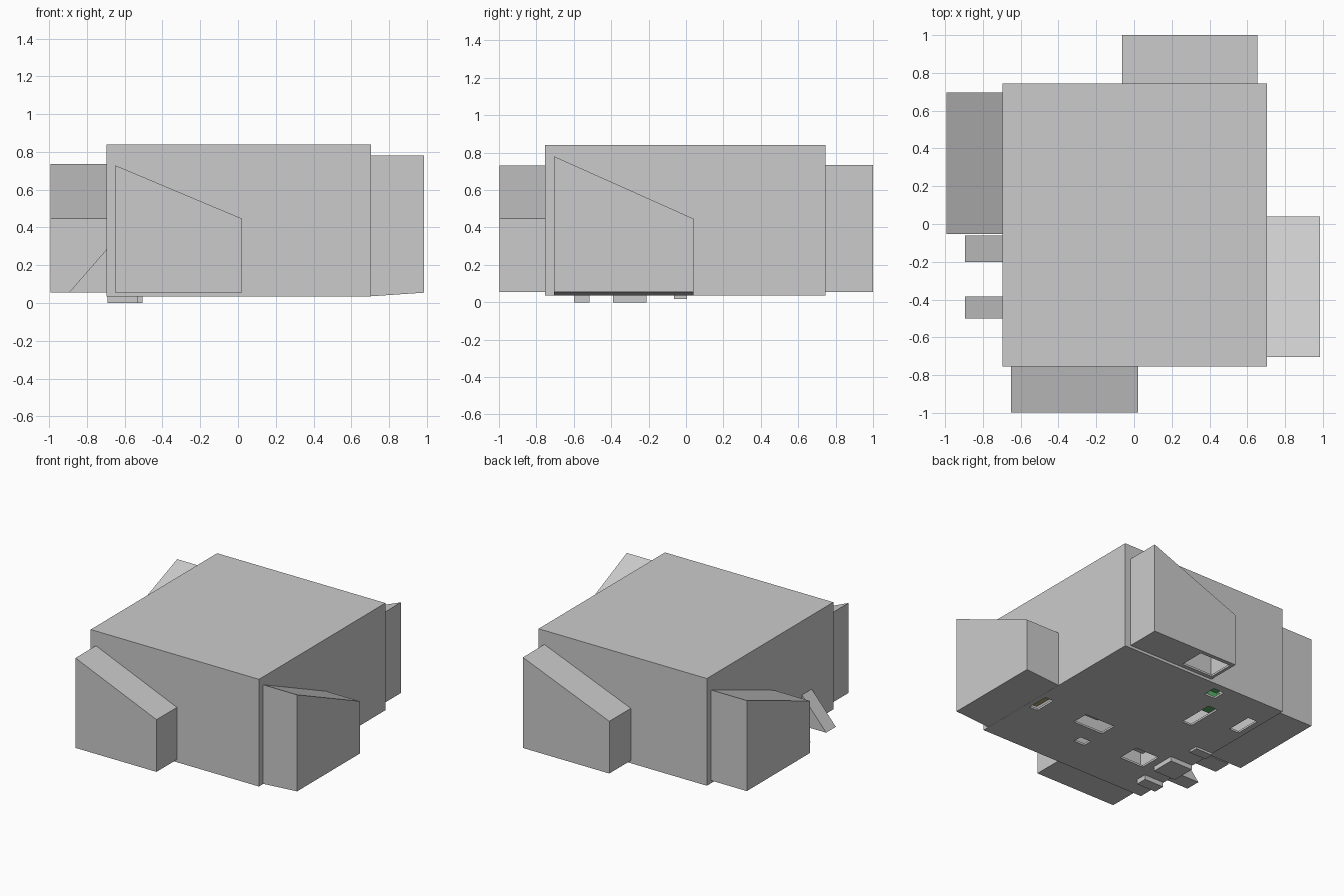
import bpy, bmesh
from mathutils import Vector

if "Cube" in bpy.data.objects:
    bpy.data.objects.remove(bpy.data.objects["Cube"])


def material(name, colour):
    m = bpy.data.materials.new(name)
    m.diffuse_color = colour
    m.use_nodes = True
    m.node_tree.nodes["Principled BSDF"].inputs["Base Color"].default_value = m.diffuse_color
    return m


green = material("green", (0.10, 0.42, 0.14, 1))
tan = material("tan", (0.48, 0.40, 0.20, 1))


def loft(name, ring_a, ring_b, mat=None):
    """Closed solid between two matching outlines."""
    bm = bmesh.new()
    a = [bm.verts.new(p) for p in ring_a]
    b = [bm.verts.new(p) for p in ring_b]
    bm.faces.new(a)
    bm.faces.new(b[::-1])
    for i in range(len(a)):
        j = (i + 1) % len(a)
        bm.faces.new((a[j], a[i], b[i], b[j]))
    bmesh.ops.recalc_face_normals(bm, faces=bm.faces)
    me = bpy.data.meshes.new(name)
    bm.to_mesh(me)
    bm.free()
    ob = bpy.data.objects.new(name, me)
    bpy.context.collection.objects.link(ob)
    if mat:
        me.materials.append(mat)
    return ob


def box(name, x, y, z, mat=None):
    ring = lambda h: [(x[0], y[0], h), (x[1], y[0], h), (x[1], y[1], h), (x[0], y[1], h)]
    return loft(name, ring(z[0]), ring(z[1]), mat)


def hollow(ob, thickness=0.015):
    s = ob.modifiers.new("walls", 'SOLIDIFY')
    s.thickness = thickness
    s.offset = -1
    s.use_even_offset = True


def cut(ob, cutters):
    for c in cutters:
        c.hide_render = True
        c.hide_set(True)
        c.display_type = 'WIRE'
        m = ob.modifiers.new("hole", 'BOOLEAN')
        m.operation = 'DIFFERENCE'
        m.solver = 'EXACT'
        m.object = c


# Main hall, hollow, with openings in the floor
FLOOR = 0.035
hall = box("main_hall", (-0.695, 0.703), (-0.755, 0.745), (FLOOR, 0.84))
hollow(hall)
holes = [  # centre x, centre y, size x, size y
    (0.63, -0.23, 0.07, 0.17),
    (0.18, -0.21, 0.25, 0.13),
    (0.09, -0.44, 0.09, 0.07),
    (-0.35, -0.36, 0.20, 0.17),
    (-0.30, 0.34, 0.08, 0.28),
    (-0.18, 0.635, 0.09, 0.10),
    (-0.61, 0.43, 0.08, 0.20),
]
cut(hall, [box("floor_hole_cutter", (x - w / 2, x + w / 2), (y - d / 2, y + d / 2), (-0.1, 0.1))
           for x, y, w, d in holes])


def wing(name, axis, tall, low, inner, outer, z_tall, z_low=0.447, z_in=0.055, z_out=0.055):
    """Lean-to wing; its sloping roof runs along the given wall axis."""
    def ring(depth, base):
        pts = [(tall, base), (low, base), (low, z_low), (tall, z_tall)]
        return [(s, depth, z) if axis == 'x' else (depth, s, z) for s, z in pts]
    ob = loft(name, ring(inner, z_in), ring(outer, z_out))
    hollow(ob)
    return ob


# Four wings arranged like a pinwheel
wing("front_wing", 'x', -0.652, 0.021, -0.755, -0.997, 0.73)
wing("right_wing", 'y', -0.705, 0.04, 0.703, 0.985, 0.78, z_in=0.036)
back = wing("back_wing", 'x', 0.655, -0.063, 0.745, 1.0, 0.735)
wing("left_wing", 'y', 0.695, -0.053, -0.695, -0.992, 0.735)
cut(back, [box("back_wing_hole_cutter", (-0.04, 0.22), (0.775, 0.97), (0.0, 0.1))])

# Sloping buttresses on the left wall
for i, (y0, y1) in enumerate([(-0.2, -0.062), (-0.5, -0.385)]):
    tri = lambda y: [(-0.695, y, 0.055), (-0.895, y, 0.055), (-0.695, y, 0.285)]
    loft(f"buttress_{i + 1}", tri(y0), tri(y1))

# Low feet under the left edge
for i, (x1, y0, y1, z0) in enumerate([(-0.53, -0.6, -0.515, 0.0),
                                      (-0.505, -0.39, -0.21, 0.0),
                                      (-0.55, -0.065, 0.005, 0.018)]):
    box(f"foot_{i + 1}", (-0.69, x1), (y0, y1), (z0, FLOOR))

# Furnishings glimpsed through the floor openings
box("green_bench", (-0.36, -0.24), (0.36, 0.50), (0.07, 0.16), green)
box("green_stool", (-0.23, -0.15), (0.60, 0.70), (0.07, 0.16), green)
box("tan_cabinet", (0.58, 0.68), (-0.34, -0.15), (0.08, 0.20), tan)
box("inner_table", (0.10, 0.26), (-0.27, -0.15), (0.12, 0.18))
box("inner_crate", (-0.43, -0.30), (-0.42, -0.32), (0.12, 0.18))
